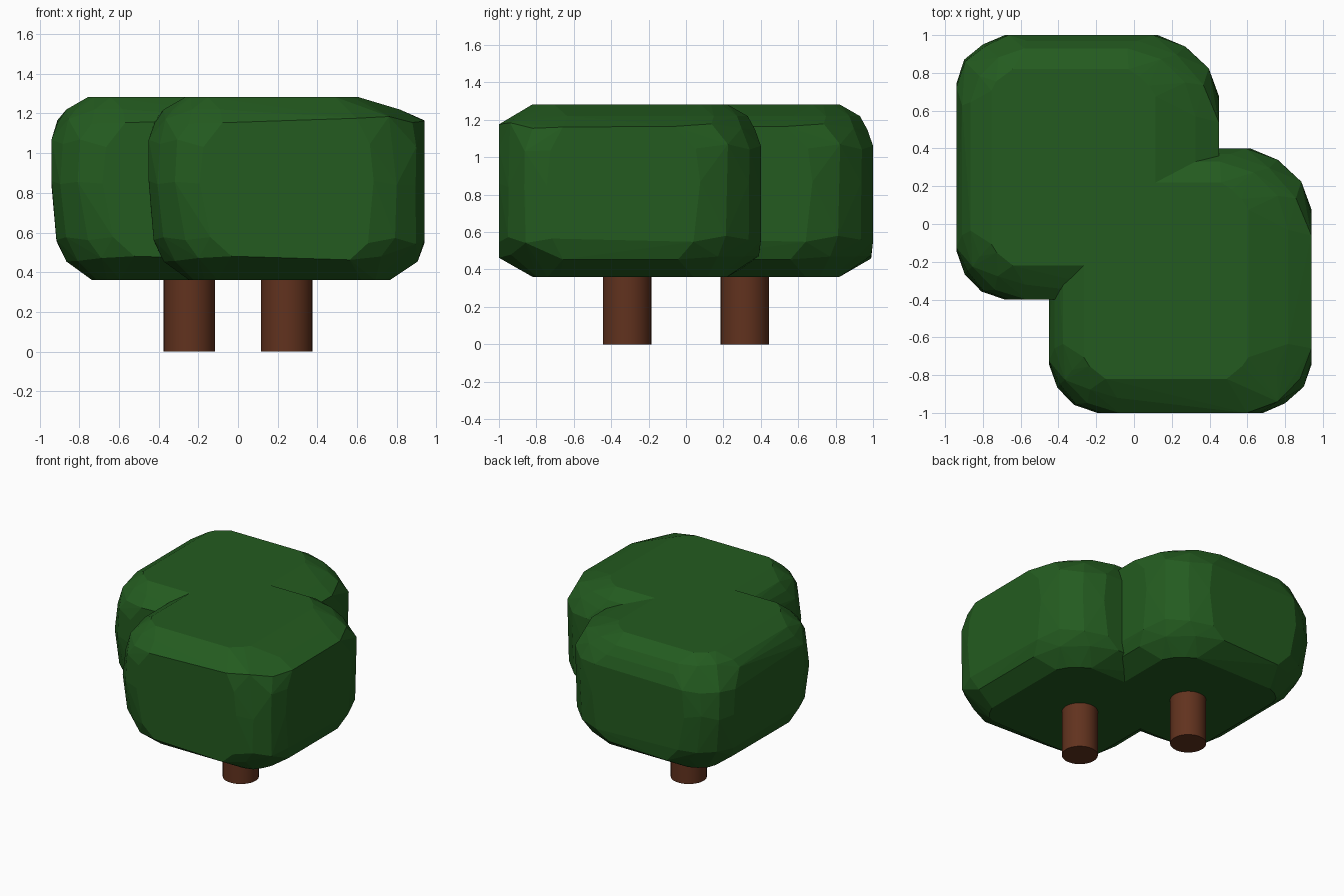
import bpy, bmesh, math, random

if "Cube" in bpy.data.objects:
    bpy.data.objects.remove(bpy.data.objects["Cube"])

random.seed(4)


def material(name, rgb):
    m = bpy.data.materials.new(name)
    m.diffuse_color = (*rgb, 1)
    m.use_nodes = True
    m.node_tree.nodes["Principled BSDF"].inputs["Base Color"].default_value = m.diffuse_color
    return m


leaf = material("leaf_green", (0.017, 0.105, 0.014))
bark = material("bark_brown", (0.12, 0.032, 0.013))

# Crown levels: z, x min, x max, y min, y max, corner rounding
LEVELS = [
    (0.36, -0.49, 0.52, -0.52, 0.52, 0.15),
    (0.47, -0.62, 0.66, -0.70, 0.69, 0.36),
    (0.56, -0.67, 0.695, -0.70, 0.70, 0.30),
    (0.85, -0.695, 0.695, -0.70, 0.70, 0.27),
    (1.05, -0.695, 0.695, -0.70, 0.70, 0.29),
    (1.165, -0.665, 0.695, -0.70, 0.67, 0.36),
    (1.22, -0.62, 0.57, -0.62, 0.63, 0.30),
    (1.283, -0.51, 0.36, -0.52, 0.52, 0.12),
]
CORNER = [(1, 0), (0.5, 0.15), (0.15, 0.5), (0, 1)]


def crown_mesh():
    """Faceted, rounded block wrapped around the level outlines."""
    bm = bmesh.new()
    for i, (z, x0, x1, y0, y1, c) in enumerate(LEVELS):
        for x, sx in ((x0, 1), (x1, -1)):
            for y, sy in ((y0, 1), (y1, -1)):
                r = c * (1.2 if (sx, sy) == (-1, -1) else 0.95)
                for u, v in CORNER:
                    # slight unevenness pulled inwards on the middle levels
                    j = random.uniform(0, 0.02) if 0.1 < u < 0.9 else 0
                    dz = random.uniform(-0.02, 0.02) if 0 < i < 6 else 0
                    bm.verts.new((x + sx * (u * r + j), y + sy * (v * r + j), z + dz))
    hull = bmesh.ops.convex_hull(bm, input=bm.verts)
    loose = {g for g in hull["geom_interior"] + hull["geom_unused"]
             if isinstance(g, bmesh.types.BMVert)}
    bmesh.ops.delete(bm, geom=list(loose), context="VERTS")
    bmesh.ops.recalc_face_normals(bm, faces=bm.faces)
    me = bpy.data.meshes.new("crown")
    bm.to_mesh(me)
    bm.free()
    me.materials.append(leaf)
    return me


# Two identical overlapping trees
crown = crown_mesh()
for side, x, y in (("front", 0.245, -0.30), ("back", -0.245, 0.30)):
    ob = bpy.data.objects.new(side + "_crown", crown)
    ob.location = (x, y, 0)
    bpy.context.collection.objects.link(ob)

    bpy.ops.mesh.primitive_cylinder_add(vertices=32, radius=0.13, depth=0.5,
                                        location=(x, y + math.copysign(0.015, y), 0.25))
    trunk = bpy.context.object
    trunk.name = side + "_trunk"
    trunk.data.materials.append(bark)
    bpy.ops.object.shade_smooth_by_angle(angle=math.radians(40))
